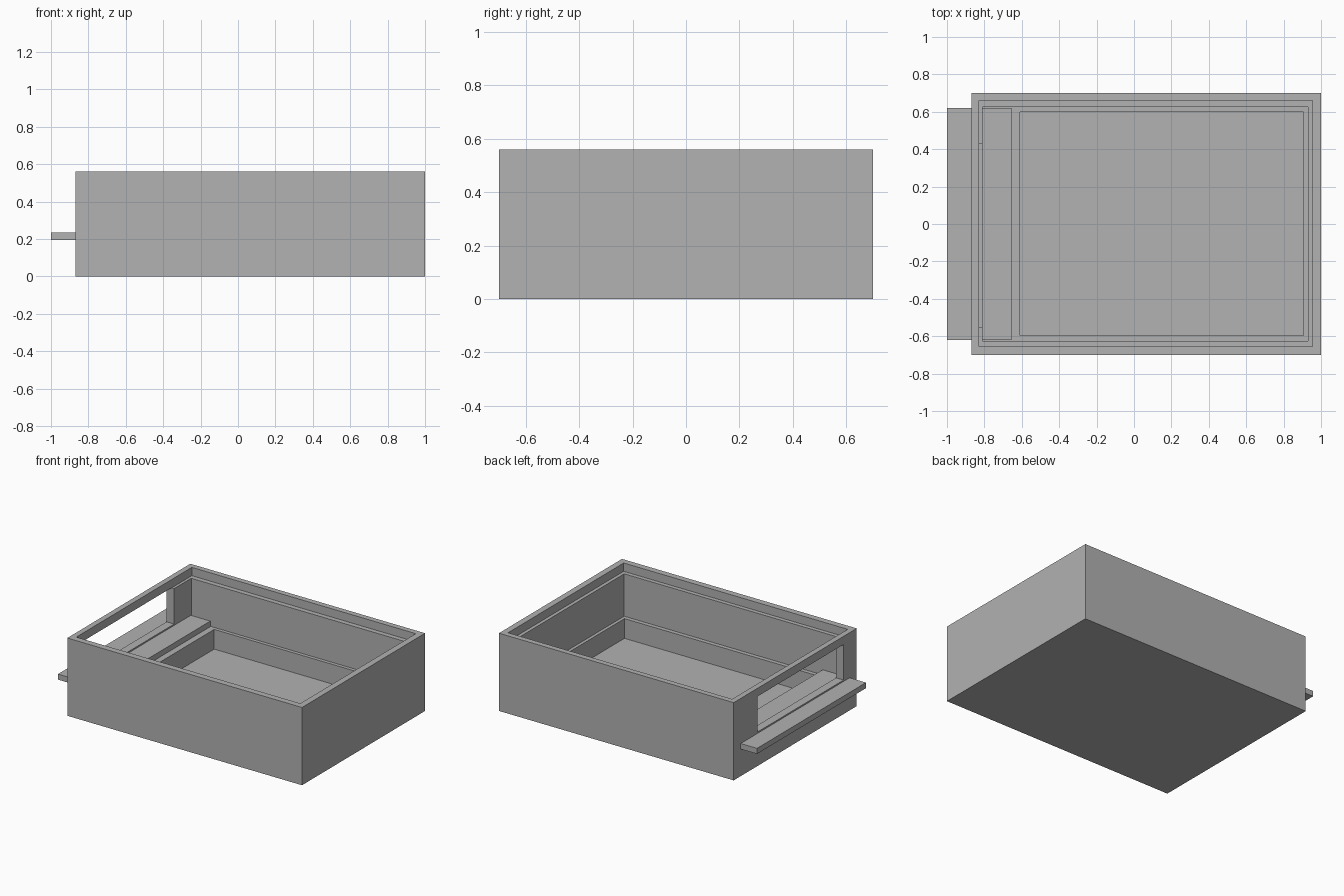
import bpy
import bmesh
from mathutils import Vector

start_cube = bpy.data.objects.get("Cube")
if start_cube:
    bpy.data.objects.remove(start_cube, do_unlink=True)

grey = bpy.data.materials.new("plain_grey")
grey.use_nodes = True
colour = (0.445, 0.445, 0.445, 1)
grey.diffuse_color = colour
grey.node_tree.nodes["Principled BSDF"].inputs["Base Color"].default_value = colour


def box(name, low, high):
    """Axis-aligned box between two opposite corners."""
    low, high = Vector(low), Vector(high)
    bm = bmesh.new()
    bmesh.ops.create_cube(bm, size=1)
    for v in bm.verts:
        v.co = (low + high) / 2 + v.co * (high - low)
    mesh = bpy.data.meshes.new(name)
    bm.to_mesh(mesh)
    bm.free()
    mesh.materials.append(grey)
    obj = bpy.data.objects.new(name, mesh)
    bpy.context.collection.objects.link(obj)
    return obj


def cut(target, low, high):
    """Remove a box-shaped volume from the target."""
    cutter = box("cutter", low, high)
    cutter.hide_render = True
    mod = target.modifiers.new("cut", 'BOOLEAN')
    mod.operation = 'DIFFERENCE'
    mod.solver = 'EXACT'
    mod.object = cutter
    bpy.context.view_layer.objects.active = target
    bpy.ops.object.modifier_apply(modifier=mod.name)
    bpy.data.objects.remove(cutter, do_unlink=True)


# Solid outer case
case = box("case", (-0.87, -0.7, 0), (1, 0.7, 0.56))

# Lid recess, main chamber and lower well, each narrower than the one above
cut(case, (-0.83, -0.655, 0.5), (0.955, 0.66, 0.7))
cut(case, (-0.81, -0.625, 0.195), (0.93, 0.625, 0.6))
cut(case, (-0.61, -0.595, 0.053), (0.907, 0.6, 0.4))

# Window through the side wall, above the shelf
cut(case, (-0.95, -0.55, 0.245), (-0.75, 0.43, 0.501))

# Shelf that slides out through the side wall
box("sliding_shelf", (-1, -0.62, 0.195), (-0.655, 0.62, 0.235))
